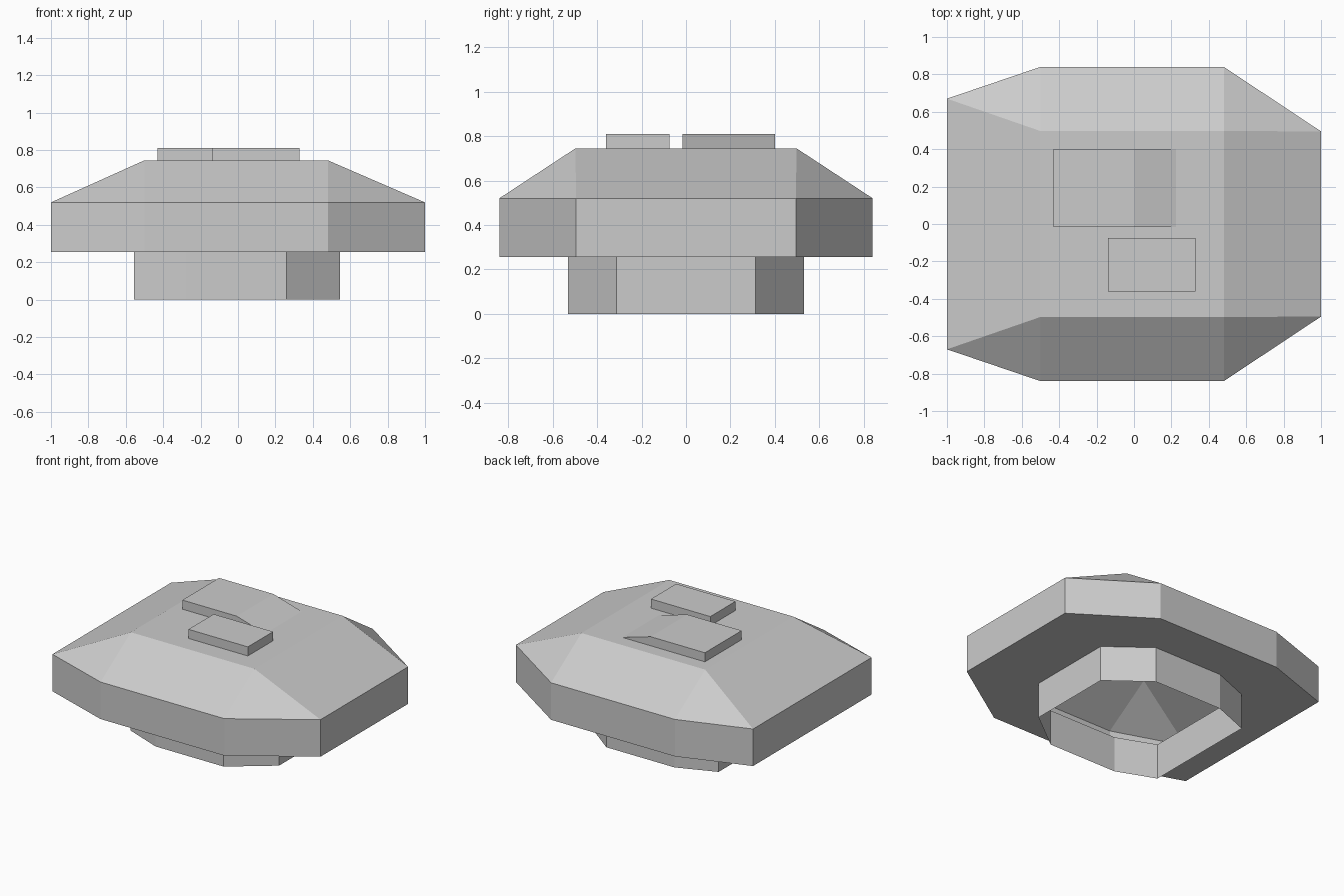
import bpy, bmesh

if "Cube" in bpy.data.objects:
    bpy.data.objects.remove(bpy.data.objects["Cube"])

# Half outline of the hull on the +y side, rear (-x) to nose (+x)
HALF = [(-1.0, 0.67), (-0.5, 0.84), (0.48, 0.84), (1.0, 0.495)]
OUTLINE = HALF + [(x, -y) for x, y in reversed(HALF)]
Z_BASE, Z_HULL, Z_RIM, Z_DECK, Z_TOP = 0.0, 0.255, 0.52, 0.745, 0.81


def finish(bm, name):
    bmesh.ops.recalc_face_normals(bm, faces=bm.faces[:])
    mesh = bpy.data.meshes.new(name)
    bm.to_mesh(mesh)
    bm.free()
    obj = bpy.data.objects.new(name, mesh)
    bpy.context.collection.objects.link(obj)
    return obj


def ring(bm, z, sx=1.0, sy=1.0, dx=0.0):
    return [bm.verts.new((x * sx + dx, y * sy, z)) for x, y in OUTLINE]


def bridge(bm, a, b):
    n = len(a)
    for i in range(n):
        j = (i + 1) % n
        bm.faces.new((a[i], a[j], b[j], b[i]))


# Hull shell: open skirt, flat underside, vertical wall
bm = bmesh.new()
loops = [ring(bm, Z_BASE, 0.55, 0.633, -0.005), ring(bm, Z_HULL, 0.55, 0.633, -0.005),
         ring(bm, Z_HULL), ring(bm, Z_RIM)]
for a, b in zip(loops, loops[1:]):
    bridge(bm, a, b)

# Sloped roof with a flat deck
rim = loops[-1]
deck = [bm.verts.new((x, y, Z_DECK)) for x, y in
        [(-0.5, 0.497), (0.48, 0.497), (0.48, -0.497), (-0.5, -0.497)]]
for r, d in ((rim[:4], deck[:2]), (rim[4:], deck[2:])):
    bm.faces.new((r[0], r[1], d[0]))
    bm.faces.new((r[1], r[2], d[1], d[0]))
    bm.faces.new((r[2], r[3], d[1]))
bm.faces.new((rim[3], rim[4], deck[2], deck[1]))
bm.faces.new((rim[7], rim[0], deck[0], deck[3]))
bm.faces.new(deck)
finish(bm, "hull")


# Raised deck panels: x-z profile extruded along y
def panel(name, x0, x1_top, x1_base, y0, y1):
    bm = bmesh.new()
    profile = [(x0, Z_DECK), (x0, Z_TOP), (x1_top, Z_TOP), (x1_base, Z_DECK)]
    face = bm.faces.new([bm.verts.new((x, y0, z)) for x, z in profile])
    out = bmesh.ops.extrude_face_region(bm, geom=[face])["geom"]
    bmesh.ops.translate(bm, vec=(0, y1 - y0, 0),
                        verts=[v for v in out if isinstance(v, bmesh.types.BMVert)])
    # drop the hidden underside
    under = [f for f in bm.faces if all(v.co.z < Z_DECK + 0.001 for v in f.verts)]
    bmesh.ops.delete(bm, geom=under, context='FACES')
    finish(bm, name)


panel("ramped_hatch", -0.43, 0.0, 0.225, -0.015, 0.40)
panel("square_hatch", -0.14, 0.33, 0.33, -0.36, -0.075)
